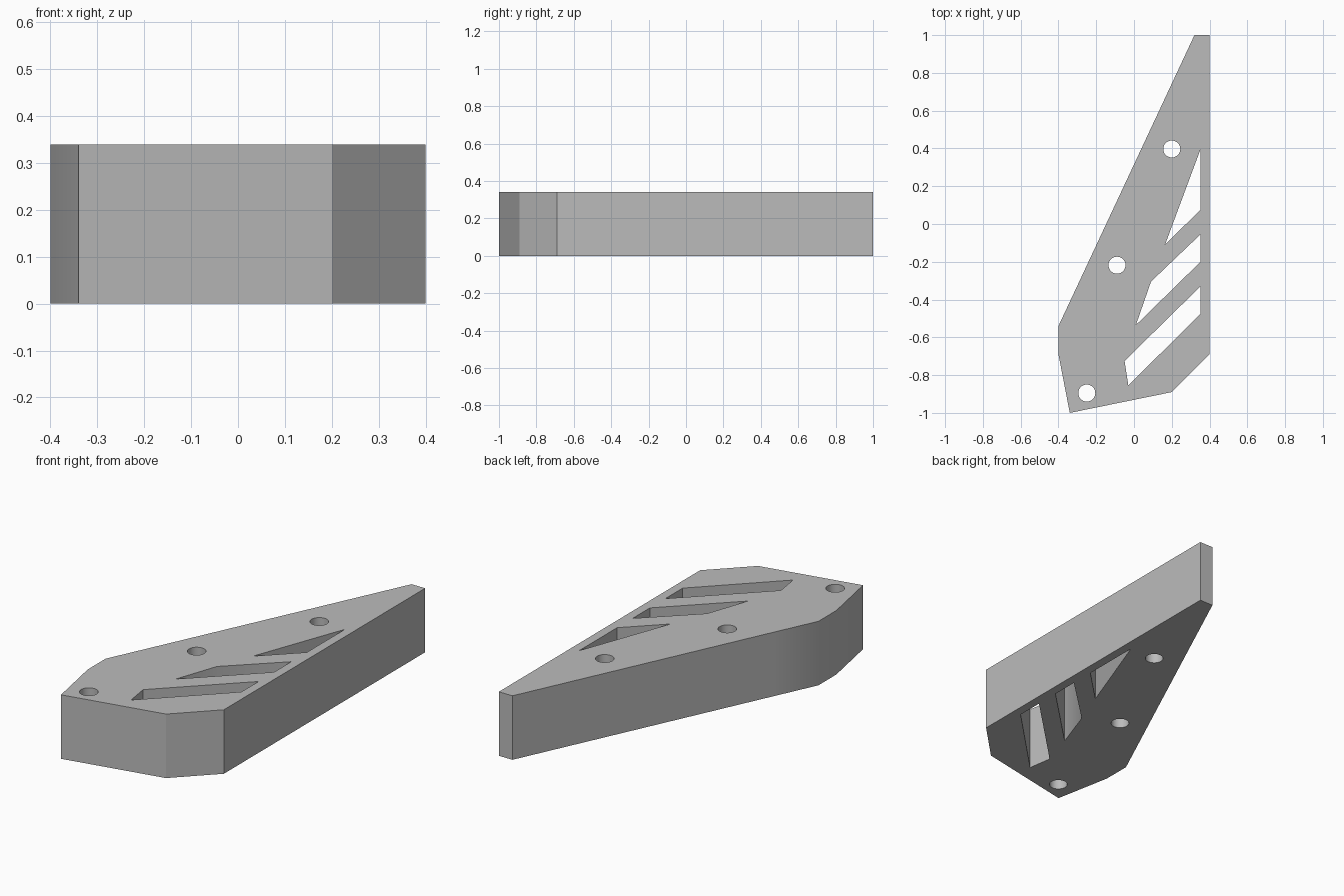
import bpy
import bmesh
from math import cos, sin, tau, radians

cube = bpy.data.objects.get("Cube")
if cube:
    bpy.data.objects.remove(cube, do_unlink=True)

HEIGHT = 0.34
HOLE_RADIUS = 0.045

# Plate outline, seen from above
outline = [(0.32, 1), (-0.297, -0.32), (-0.4, -0.54), (-0.4, -0.69),
           (-0.34, -1), (0.2, -0.89), (0.4, -0.69), (0.4, 1)]

# Slanted slots along the straight edge
slots = [
    [(0.352, 0.395), (0.352, 0.075), (0.165, -0.108)],
    [(0.352, -0.055), (0.352, -0.2), (0.01, -0.535), (0.09, -0.305)],
    [(0.352, -0.33), (0.352, -0.475), (-0.03, -0.855), (-0.05, -0.725)],
]

# Round bolt holes
hole_centres = [(0.2, 0.397), (-0.09, -0.218), (-0.25, -0.895)]


def circle(centre, radius, sides=32):
    return [(centre[0] + radius * cos(tau * i / sides),
             centre[1] + radius * sin(tau * i / sides)) for i in range(sides)]


def add_loop(curve, points):
    spline = curve.splines.new('POLY')
    spline.points.add(len(points) - 1)
    for target, (x, y) in zip(spline.points, points):
        target.co = (x, y, 0, 1)
    spline.use_cyclic_u = True


# Filled profile with its cut-outs, extruded to full thickness
profile = bpy.data.curves.new("bracket_profile", 'CURVE')
profile.dimensions = '2D'
profile.fill_mode = 'BOTH'
profile.extrude = HEIGHT / 2
for loop in [outline] + slots + [circle(c, HOLE_RADIUS) for c in hole_centres]:
    add_loop(profile, loop)

plate = bpy.data.objects.new("bracket_plate", profile)
bpy.context.collection.objects.link(plate)
bpy.ops.object.select_all(action='DESELECT')
plate.select_set(True)
bpy.context.view_layer.objects.active = plate
bpy.ops.object.convert(target='MESH')
plate = bpy.context.object

# Weld caps to walls and stand the plate on the ground
bm = bmesh.new()
bm.from_mesh(plate.data)
bmesh.ops.remove_doubles(bm, verts=bm.verts, dist=0.0005)
bmesh.ops.translate(bm, verts=bm.verts, vec=(0, 0, HEIGHT / 2))
bmesh.ops.recalc_face_normals(bm, faces=bm.faces)
bm.to_mesh(plate.data)
bm.free()

# Single plain grey
grey = bpy.data.materials.new("plain_grey")
grey.use_nodes = True
colour = (0.5, 0.5, 0.5, 1)
grey.diffuse_color = colour
grey.node_tree.nodes["Principled BSDF"].inputs["Base Color"].default_value = colour
plate.data.materials.clear()
plate.data.materials.append(grey)

bpy.ops.object.shade_smooth_by_angle(angle=radians(30))
